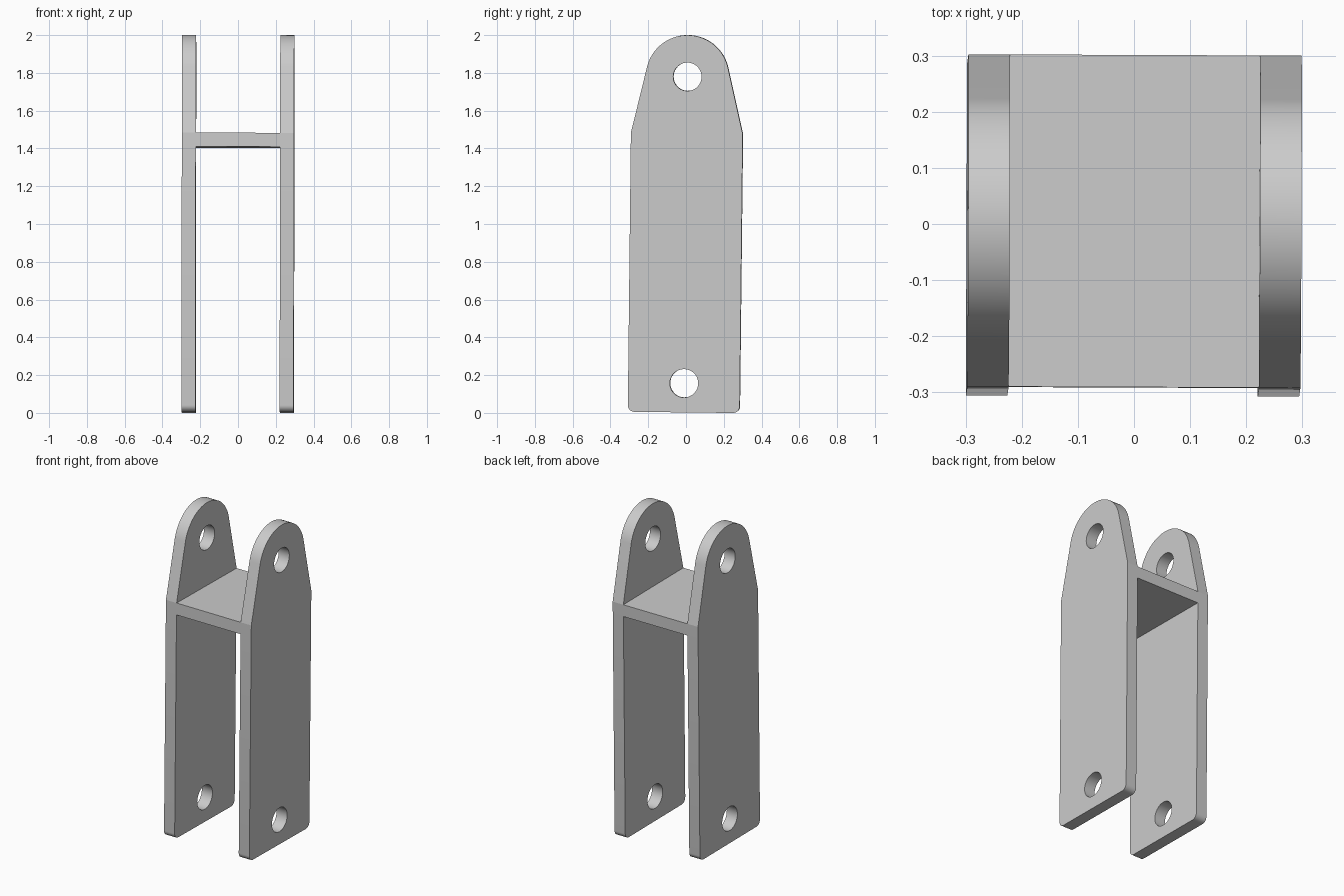
import bpy, bmesh, math
from mathutils import Matrix, Vector, Euler

if "Cube" in bpy.data.objects:
    bpy.data.objects.remove(bpy.data.objects["Cube"])

HALF_DEPTH = 0.296      # half the plate depth along y
THICK = 0.074           # plate thickness
PLATE_X = 0.26          # plate centre from the middle
FOOT = 0.003
SHOULDER = 1.48         # where the taper begins, flush with the bridge
EYE_Z, EYE_R = 1.78, 0.22
HOLE_R = 0.075

grey = bpy.data.materials.new("plain grey")
grey.use_nodes = True
grey.diffuse_color = (0.6, 0.6, 0.6, 1)
grey.node_tree.nodes["Principled BSDF"].inputs["Base Color"].default_value = (0.6, 0.6, 0.6, 1)

# The whole bracket leans very slightly about its middle
mid = Vector((0, 0, 1))
lean = (Matrix.Translation(mid)
        @ Euler((-0.011, 0.0015, -0.004)).to_matrix().to_4x4()
        @ Matrix.Translation(-mid))
upright = Matrix(((0, 0, 1, 0), (1, 0, 0, 0), (0, 1, 0, 0), (0, 0, 0, 1)))


def arc(cx, cy, r, start, end, steps):
    angles = [start + (end - start) * i / steps for i in range(steps + 1)]
    return [(cx + r * math.cos(a), cy + r * math.sin(a)) for a in angles]


def plate_outline():
    # Rounded foot corners, straight sides, then a taper tangent to the eye
    f = 0.035
    dy = SHOULDER - EYE_Z
    tangent = math.atan2(dy, HALF_DEPTH) + math.acos(EYE_R / math.hypot(HALF_DEPTH, dy))
    pts = arc(HALF_DEPTH - f, FOOT + f, f, -math.pi / 2, 0, 8)
    pts.append((HALF_DEPTH, SHOULDER))
    pts += arc(0, EYE_Z, EYE_R, tangent, math.pi - tangent, 40)
    pts.append((-HALF_DEPTH, SHOULDER))
    pts += arc(f - HALF_DEPTH, FOOT + f, f, math.pi, 1.5 * math.pi, 8)
    return pts


def finish(name, mesh):
    mesh.transform(lean)
    mesh.materials.clear()
    mesh.materials.append(grey)
    obj = bpy.data.objects.new(name, mesh)
    bpy.context.collection.objects.link(obj)
    bpy.ops.object.select_all(action="DESELECT")
    obj.select_set(True)
    bpy.context.view_layer.objects.active = obj
    bpy.ops.object.shade_smooth_by_angle(angle=math.radians(12))
    return obj


def side_plate(name, x):
    # Filled profile with two pin holes, given thickness
    curve = bpy.data.curves.new(name + "_profile", "CURVE")
    curve.dimensions = "2D"
    curve.fill_mode = "BOTH"
    curve.extrude = THICK / 2
    holes = [arc(0, z, HOLE_R, 0, math.tau, 40)[:-1] for z in (0.157, EYE_Z)]
    for pts in [plate_outline()] + holes:
        spline = curve.splines.new("POLY")
        spline.points.add(len(pts) - 1)
        for p, (u, v) in zip(spline.points, pts):
            p.co = (u, v, 0, 1)
        spline.use_cyclic_u = True
    temp = bpy.data.objects.new(name + "_profile", curve)
    bpy.context.collection.objects.link(temp)
    graph = bpy.context.evaluated_depsgraph_get()
    mesh = bpy.data.meshes.new_from_object(temp.evaluated_get(graph))
    bpy.data.objects.remove(temp)
    bm = bmesh.new()
    bm.from_mesh(mesh)
    bmesh.ops.remove_doubles(bm, verts=bm.verts, dist=0.0002)
    bmesh.ops.recalc_face_normals(bm, faces=bm.faces)
    bm.transform(Matrix.Translation((x, 0, 0)) @ upright)
    bm.to_mesh(mesh)
    bm.free()
    return finish(name, mesh)


def bridge(name):
    # Flat web joining the inner faces of both plates
    width = 2 * PLATE_X - THICK
    bm = bmesh.new()
    bmesh.ops.create_cube(bm, size=1)
    bm.transform(Matrix.Translation((0, 0, SHOULDER - THICK / 2))
                 @ Matrix.Diagonal((width, 2 * HALF_DEPTH, THICK, 1)))
    mesh = bpy.data.meshes.new(name)
    bm.to_mesh(mesh)
    bm.free()
    return finish(name, mesh)


for side, sign in (("left", 1), ("right", -1)):
    side_plate(side + "_side_plate", sign * PLATE_X)
bridge("bridge_plate")
